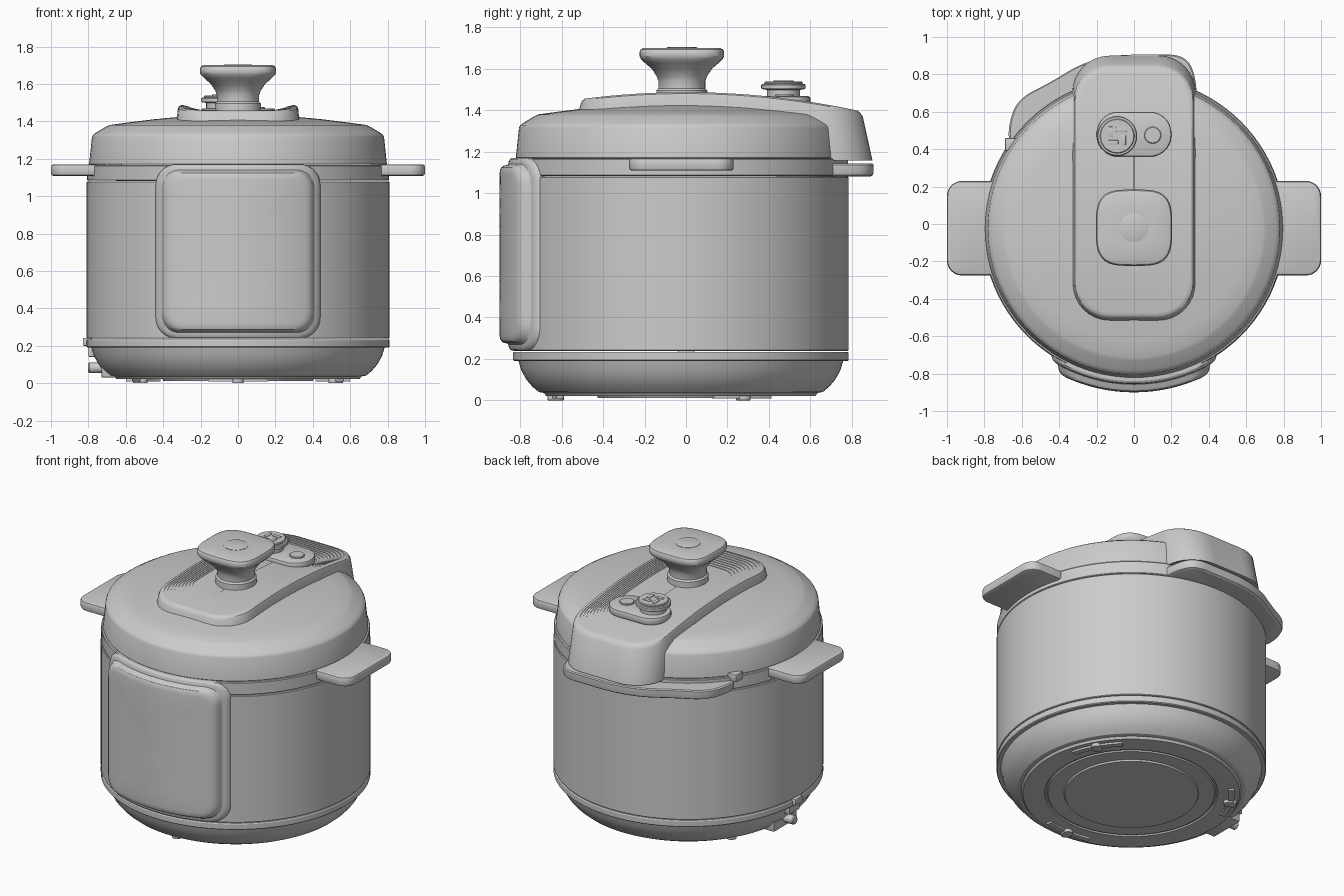
import bpy, bmesh
from math import sin, cos, pi, sqrt, radians, copysign

if "Cube" in bpy.data.objects:
    bpy.data.objects.remove(bpy.data.objects["Cube"])

CY = -0.025          # centre of the round body in y


def make(name, bm, angle=30):
    bmesh.ops.recalc_face_normals(bm, faces=bm.faces)
    me = bpy.data.meshes.new(name)
    bm.to_mesh(me)
    bm.free()
    ob = bpy.data.objects.new(name, me)
    bpy.context.collection.objects.link(ob)
    bpy.ops.object.select_all(action='DESELECT')
    ob.select_set(True)
    bpy.context.view_layer.objects.active = ob
    bpy.ops.object.shade_smooth_by_angle(angle=radians(angle))
    return ob


def loft(name, rings, angle=30):
    """Skin a list of closed rings and cap both ends."""
    bm = bmesh.new()
    vs = [[bm.verts.new(p) for p in ring] for ring in rings]
    n = len(vs[0])
    for a, b in zip(vs, vs[1:]):
        for i in range(n):
            j = (i + 1) % n
            bm.faces.new((a[i], a[j], b[j], b[i]))
    bm.faces.new(vs[0])
    bm.faces.new(vs[-1])
    return make(name, bm, angle)


def lathe(name, profile, cx=0, cy=CY, n=96, angle=30):
    return loft(name, [[(cx + r * cos(2 * pi * i / n), cy + r * sin(2 * pi * i / n), z)
                        for i in range(n)] for r, z in profile], angle)


def rrect(x0, x1, y0, y1, r, n=8, m=16):
    """Rounded rectangle, sides subdivided m times."""
    corners = [(x1 - r, y1 - r), (x0 + r, y1 - r), (x0 + r, y0 + r), (x1 - r, y0 + r)]
    arcs = [[(cx + r * cos((k + i / n) * pi / 2), cy + r * sin((k + i / n) * pi / 2))
             for i in range(n + 1)] for k, (cx, cy) in enumerate(corners)]
    pts = []
    for k in range(4):
        a, b = arcs[k][-1], arcs[(k + 1) % 4][0]
        pts += arcs[k] + [(a[0] + (b[0] - a[0]) * t / m, a[1] + (b[1] - a[1]) * t / m)
                          for t in range(1, m)]
    return pts


def slab(name, x0, x1, y0, y1, r, z0, z1, bev):
    """Rounded slab with softened top and bottom edges."""
    steps = [(bev, z0), (bev * .3, z0 + bev * .3), (0, z0 + bev),
             (0, z1 - bev), (bev * .3, z1 - bev * .3), (bev, z1)]
    return loft(name, [[(x, y, z) for x, y in rrect(x0 + d, x1 - d, y0 + d, y1 - d, r - d, m=2)]
                       for d, z in steps], 40)


def box(name, x0, x1, y0, y1, z0, z1, bev=0.006):
    bm = bmesh.new()
    bmesh.ops.create_cube(bm, size=1)
    for v in bm.verts:
        v.co = ((x0 + x1) / 2 + v.co.x * (x1 - x0), (y0 + y1) / 2 + v.co.y * (y1 - y0),
                (z0 + z1) / 2 + v.co.z * (z1 - z0))
    bmesh.ops.bevel(bm, geom=bm.edges[:], offset=bev, segments=2, affect='EDGES', profile=0.5)
    return make(name, bm)


# Round housing: base bowl, trim band, main wall and upper rim
lathe("base_bowl", [(.40, .012), (.405, .022), (.5, .022), (.505, .03), (.515, .03), (.52, .022),
                    (.65, .022), (.66, .036), (.685, .04), (.715, .065), (.745, .1),
                    (.77, .145), (.785, .195)])
lathe("trim_band", [(.77, .19), (.805, .19), (.81, .195), (.81, .228), (.806, .234), (.77, .234)])
lathe("body_wall", [(.77, .238), (.806, .238), (.81, .242), (.81, 1.075), (.806, 1.079),
                    (.77, 1.079)])
lathe("upper_rim", [(.77, 1.083), (.803, 1.083), (.807, 1.087), (.807, 1.162), (.803, 1.166),
                    (.77, 1.166)])

# Domed lid
lathe("lid", [(.77, 1.168), (.793, 1.168), (.796, 1.172), (.781, 1.315), (.775, 1.328),
              (.758, 1.34), (.705, 1.372), (.688, 1.38), (.60, 1.392), (.45, 1.411),
              (.30, 1.425), (.15, 1.433), (.02, 1.436)], angle=35)

# Side handles
for side, s in (("right", 1), ("left", -1)):
    xs = sorted((s * .70, s * 1.0))
    slab(side + "_handle", *xs, -.275, .23, .08, 1.108, 1.17, .014)


# Front control panel, bent around the body
def panel_ring(d, R):
    hw = .44 - d
    r = min(max(.11 - .4 * d, .003), hw * .9)
    return [(x, CY - sqrt(R * R - x * x), z)
            for x, z in rrect(-hw, hw, .24 + d, 1.17 - d, r)]


loft("control_panel", [panel_ring(d, R) for d, R in (
    (0, .79), (0, .815), (.006, .825), (.016, .83), (.03, .832), (.035, .84), (.038, .855),
    (.046, .867), (.06, .873), (.08, .875), (.18, .875), (.28, .875), (.37, .875), (.435, .875))])


# Long lid cover with rear skirt and terraced dish
def top_z(y):
    return 1.487 - .13 * y * y


def bottom_z(y):
    t = min(max((y - .4) / .2, 0), 1)
    return 1.385 + (1.157 - 1.385) * t


def cover_ring(hw, y0, y1, r, zf):
    return [(x, y, zf(y)) for x, y in rrect(-hw, hw, y0, y1, r, m=20)]


rings = [cover_ring(.33, -.52, .90, .2, bottom_z),
         cover_ring(.322, -.508, .853, .195, lambda y: top_z(y) - .022),
         cover_ring(.316, -.5, .84, .19, lambda y: top_z(y) - .007),
         cover_ring(.304, -.488, .825, .18, top_z)]
STEPS = 9
for i in range(STEPS):
    hw, y0, y1, r = .292 - .011 * i, -.475 + .026 * i, .81 - .024 * i, .17 - .006 * i
    for drop in (i, i + 1):
        rings.append(cover_ring(hw, y0, y1, r, lambda y, k=drop: top_z(y) - .003 * k))
for hw in (.13, .06, .004):
    rings.append(cover_ring(hw, -.25, .60, hw * .8, lambda y: top_z(y) - .003 * STEPS))
loft("lid_cover", rings)

# Rear condensate ledge, smoothed outline (corner cutting)
pts = [(.34, .60), (.33, .80), (.27, .905), (.1, .905), (-.1, .905), (-.28, .86), (-.45, .755),
       (-.62, .67), (-.67, .54), (-.67, .42), (-.5, .45), (0, .6)]
for _ in range(3):
    pts = [(a[0] * (1 - t) + b[0] * t, a[1] * (1 - t) + b[1] * t)
           for a, b in zip(pts, pts[1:] + pts[:1]) for t in (.25, .75)]


def shrink(k, z):
    return [(-.1 + (x + .1) * k, .55 + (y - .55) * k, z) for x, y in pts]


loft("rear_ledge", [shrink(.96, 1.08), shrink(.99, 1.087), shrink(1, 1.1), shrink(1, 1.136),
                    shrink(.985, 1.143)])
box("lid_stop_block", -.69, -.62, .39, .46, 1.14, 1.19)


# Lid knob: round stem flaring into a soft square
def knob_ring(r, z, e):
    out = []
    for i in range(80):
        c, s = cos(2 * pi * i / 80), sin(2 * pi * i / 80)
        out.append((r * copysign(abs(c) ** (2 / e), c),
                    -.02 + r * copysign(abs(s) ** (2 / e), s), z))
    return out


loft("lid_knob", [knob_ring(*p) for p in (
    (.125, 1.44, 2), (.123, 1.495, 2), (.113, 1.505, 2), (.113, 1.54, 2.1), (.122, 1.565, 2.3),
    (.145, 1.6, 2.7), (.178, 1.628, 3.1), (.198, 1.648, 3.4), (.204, 1.662, 3.5),
    (.204, 1.682, 3.5), (.198, 1.694, 3.5), (.185, 1.7, 3.4), (.09, 1.7, 2.2))])
lathe("knob_button", [(.075, 1.69), (.075, 1.702), (.07, 1.704)], cy=-.02, n=48)

# Pressure valve and float pin
slab("valve_plate", -.2, .2, .36, .6, .115, 1.42, 1.468, .01)
lathe("pressure_valve", [(.08, 1.46), (.08, 1.498), (.104, 1.502), (.107, 1.507), (.107, 1.522),
                         (.102, 1.527), (.092, 1.528), (.092, 1.534), (.088, 1.539)],
      cx=-.09, cy=.47, n=48)
lathe("float_pin", [(.045, 1.45), (.045, 1.473), (.041, 1.477)], cx=.1, cy=.475, n=32)
for i in range(4):      # grip bars on the valve, set in a pinwheel
    c, s = cos(i * pi / 2), sin(i * pi / 2)
    a = (.022 * c - .034 * s, .022 * s + .034 * c)
    hx, hy = (.028, .012) if i % 2 == 0 else (.012, .028)
    box("valve_grip_%d" % (i + 1), -.09 + a[0] - hx, -.09 + a[0] + hx,
        .47 + a[1] - hy, .47 + a[1] + hy, 1.53, 1.543, .003)

# Power inlet on the left side
box("inlet_housing", -.73, -.55, -.12, .12, .03, .15)
box("inlet_bracket", -.80, -.70, -.05, .06, .14, .21)
box("inlet_latch", -.83, -.78, -.04, .04, .2, .242)
plug = lathe("inlet_nub", [(.028, -.05), (.028, .06), (.022, .066)], cx=0, cy=0, n=24)
plug.rotation_euler = (0, -pi / 2, 0)
plug.location = (-.735, 0, .082)

# Feet: curved rails with a small pad below each
for i, deg in enumerate((30, 150, 270)):
    rows = [radians(deg - 15 + 30 * k / 16) for k in range(17)]
    loft("foot_rail_%d" % (i + 1), [[(r * cos(a), CY + r * sin(a), z) for r, z in (
        (.585, .03), (.62, .03), (.62, .01), (.585, .01))] for a in rows])
    pad = slab("foot_pad_%d" % (i + 1), -.04, .04, -.03, .03, .028, 0, .025, .004)
    pad.rotation_euler = (0, 0, radians(deg))
    pad.location = (.603 * cos(radians(deg)), CY + .603 * sin(radians(deg)), 0)
